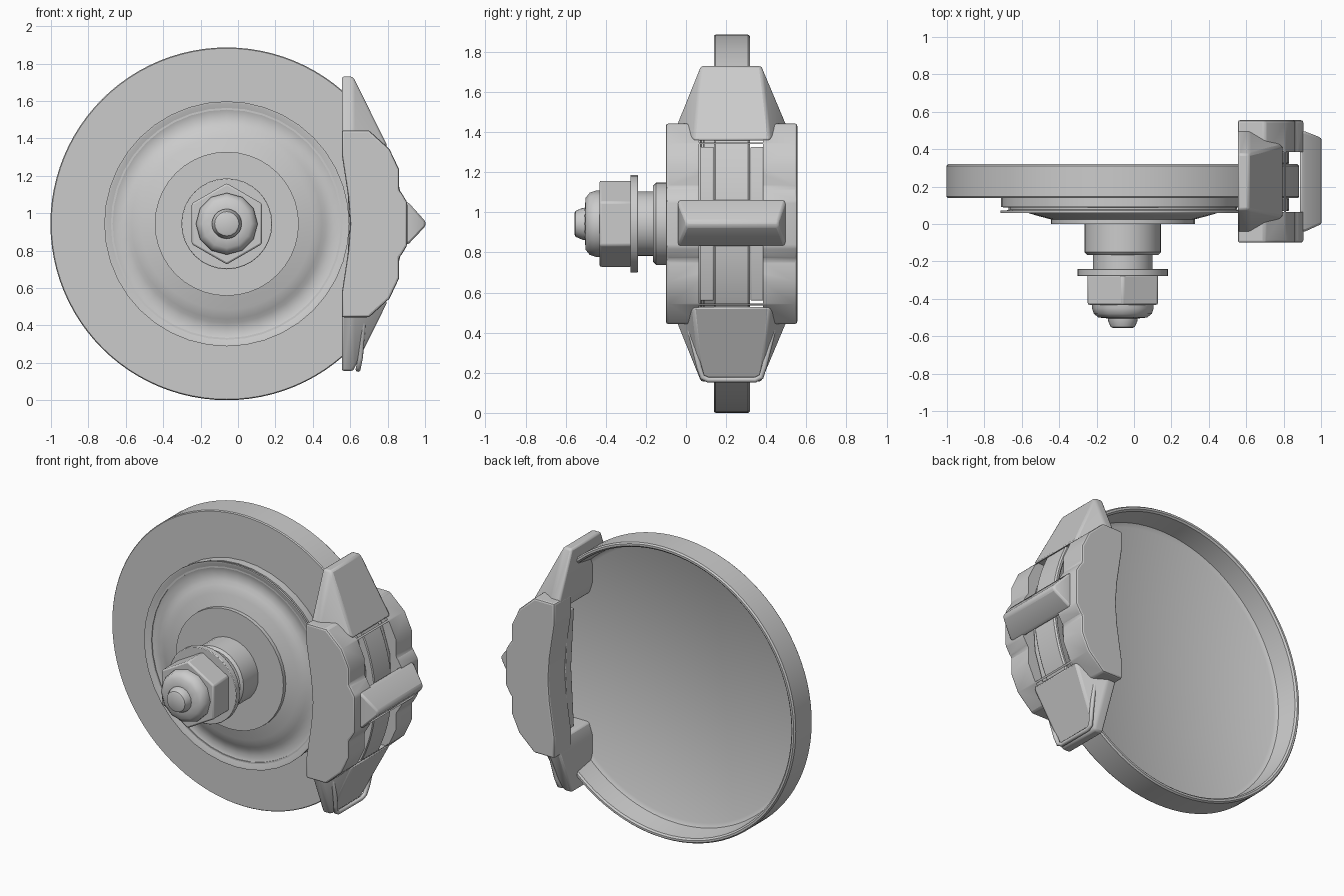
import bpy, bmesh
from math import sin, cos, pi, radians

if "Cube" in bpy.data.objects:
    bpy.data.objects.remove(bpy.data.objects["Cube"])

CX, CZ = -0.06, 0.943          # wheel axis


def finish(name, bm, bevel=0, angle=35):
    bmesh.ops.recalc_face_normals(bm, faces=bm.faces)
    me = bpy.data.meshes.new(name)
    bm.to_mesh(me)
    bm.free()
    ob = bpy.data.objects.new(name, me)
    bpy.context.collection.objects.link(ob)
    if bevel:
        m = ob.modifiers.new("bevel", 'BEVEL')
        m.width, m.segments = bevel, 2
        m.limit_method, m.angle_limit = 'ANGLE', radians(28)
    smooth(ob, angle)
    return ob


def smooth(ob, angle=35):
    bpy.ops.object.select_all(action='DESELECT')
    ob.select_set(True)
    bpy.context.view_layer.objects.active = ob
    bpy.ops.object.shade_smooth_by_angle(angle=radians(angle))


def lathe(name, profile, n, bevel=0, turn=0.0):
    """Revolve (radius, y) points round the axle; ends are capped."""
    bm = bmesh.new()
    rings = [[bm.verts.new((CX + r * sin(2 * pi * i / n + turn), y,
                            CZ + r * cos(2 * pi * i / n + turn)))
              for i in range(n)] for r, y in profile]
    for a, b in zip(rings, rings[1:]):
        for i in range(n):
            j = (i + 1) % n
            bm.faces.new((a[i], a[j], b[j], b[i]))
    bm.faces.new(rings[0])
    bm.faces.new(rings[-1])
    return finish(name, bm, bevel)


def prism(name, pts, y0, y1, bevel=0):
    """Extrude an (x, z) outline along y."""
    bm = bmesh.new()
    f = bm.faces.new([bm.verts.new((x, y0, z)) for x, z in pts])
    ext = bmesh.ops.extrude_face_region(bm, geom=[f])
    bmesh.ops.translate(bm, vec=(0, y1 - y0, 0),
                        verts=[v for v in ext['geom'] if isinstance(v, bmesh.types.BMVert)])
    return finish(name, bm, bevel)


def hull(name, pts, bevel=0):
    bm = bmesh.new()
    for p in pts:
        bm.verts.new(p)
    res = bmesh.ops.convex_hull(bm, input=bm.verts)
    loose = {g for g in res['geom_interior'] if isinstance(g, bmesh.types.BMVert)}
    bmesh.ops.delete(bm, geom=list(loose), context='VERTS')
    bmesh.ops.dissolve_limit(bm, angle_limit=0.02, verts=bm.verts, edges=bm.edges)
    return finish(name, bm, bevel)


def cut(ob, cutter):
    m = ob.modifiers.new("cut", 'BOOLEAN')
    m.object, m.solver = cutter, 'EXACT'
    bpy.context.view_layer.update()
    ev = ob.evaluated_get(bpy.context.evaluated_depsgraph_get())
    me = bpy.data.meshes.new_from_object(ev)
    ob.modifiers.clear()
    ob.data = me
    bpy.data.objects.remove(cutter)


# Dished disc, open at the back
lathe("brake_disc", [(0.6, 0.14), (0.938, 0.14), (0.943, 0.147), (0.943, 0.31), (0.935, 0.32),
                     (0.922, 0.32), (0.912, 0.31), (0.895, 0.18), (0.87, 0.165)], 96)
# Hub face with thin lip and shallow groove
lathe("hub_plate", [(0.65, 0.15), (0.65, 0.09), (0.61, 0.088), (0.61, 0.073), (0.655, 0.072),
                    (0.655, 0.06), (0.645, 0.06), (0.61, 0.078), (0.57, 0.082), (0.53, 0.074),
                    (0.51, 0.06), (0.46, 0.045), (0.385, 0.025), (0.385, 0.0)], 40)
# Axle parts
lathe("hub_collar", [(0.205, 0.02), (0.205, -0.15), (0.19, -0.165)], 32)
lathe("axle_neck", [(0.16, -0.15), (0.16, -0.25)], 32)
lathe("washer", [(0.243, -0.24), (0.243, -0.278)], 32, 0.004)
lathe("hex_nut", [(0.217, -0.27), (0.217, -0.432)], 6, 0.01)
lathe("nut_cap", [(0.165, -0.42), (0.165, -0.45), (0.155, -0.48), (0.13, -0.5), (0.08, -0.505)], 12)
lathe("stud_tip", [(0.08, -0.49), (0.08, -0.515), (0.065, -0.55), (0.055, -0.555)], 20)

# Caliper body: upper half outline mirrored downwards
half = [(0.60, 0.0), (0.59, 0.14), (0.555, 0.37), (0.555, 0.50), (0.70, 0.50), (0.81, 0.40),
        (0.862, 0.29), (0.862, 0.18), (0.875, 0.165), (0.905, 0.115)]
outline = [(x, CZ + d) for x, d in half] + [(x, CZ - d) for x, d in half[:0:-1]]
body = prism("caliper_body", outline, -0.1, 0.555, 0.012)
cut(body, lathe("slot_cutter", [(0.955, 0.065), (0.955, 0.385)], 64))
cut(body, prism("window_cutter", [(0.5, CZ - 0.397), (1.1, CZ - 0.397), (1.1, CZ + 0.397), (0.5, CZ + 0.397)],
                0.065, 0.385))
smooth(body, 30)

# Bridge across the window
hull("caliper_bridge", [(0.887, y, CZ + z) for y in (-0.04, 0.495) for z in (-0.115, 0.125)]
     + [(0.915, y, CZ + z) for y in (-0.04, 0.495) for z in (-0.105, 0.11)]
     + [(1.003, y, CZ + z) for y in (0.0, 0.46) for z in (-0.012, 0.012)], 0.012)

# Pads either side of the disc
for name, y0, y1 in (("front_pad", 0.07, 0.138), ("back_pad", 0.322, 0.385)):
    prism(name, [(0.575, 0.56), (0.76, 0.56), (0.82, 0.75), (0.83, CZ), (0.82, 1.136),
                 (0.76, 1.326), (0.575, 1.326), (0.595, CZ)], y0, y1, 0.005)

# Tapered ears above and below the body
for name, s in (("upper_ear", 1), ("lower_ear", -1)):
    pts = [(x, y, d) for x in (0.555, 0.615)
           for y, d in ((-0.045, 0.49), (0.075, 0.787), (0.375, 0.787), (0.5, 0.49))]
    pts += [(0.63, 0.11, 0.745), (0.63, 0.345, 0.745), (0.80, 0.035, 0.415), (0.80, 0.42, 0.415),
            (0.58, 0.0, 0.415), (0.58, 0.455, 0.415)]
    hull(name, [(x, y, CZ + s * d) for x, y, d in pts], 0.012)

# Wire clip looped round the lower ear
side = [(0.625, 0.0, 0.40), (0.632, 0.005, 0.425), (0.655, 0.013, 0.432), (0.67, 0.02, 0.41),
        (0.655, 0.065, 0.23), (0.645, 0.08, 0.18), (0.642, 0.11, 0.165)]
path = side + [(x, 0.455 - y, z) for x, y, z in reversed(side)]
cu = bpy.data.curves.new("wire_clip", 'CURVE')
cu.dimensions, cu.bevel_depth, cu.bevel_resolution = '3D', 0.014, 2
cu.use_fill_caps = True
sp = cu.splines.new('POLY')
sp.points.add(len(path) - 1)
for p, c in zip(sp.points, path):
    p.co = (*c, 1)
    sp.use_smooth = True
clip = bpy.data.objects.new("wire_clip", cu)
bpy.context.collection.objects.link(clip)
